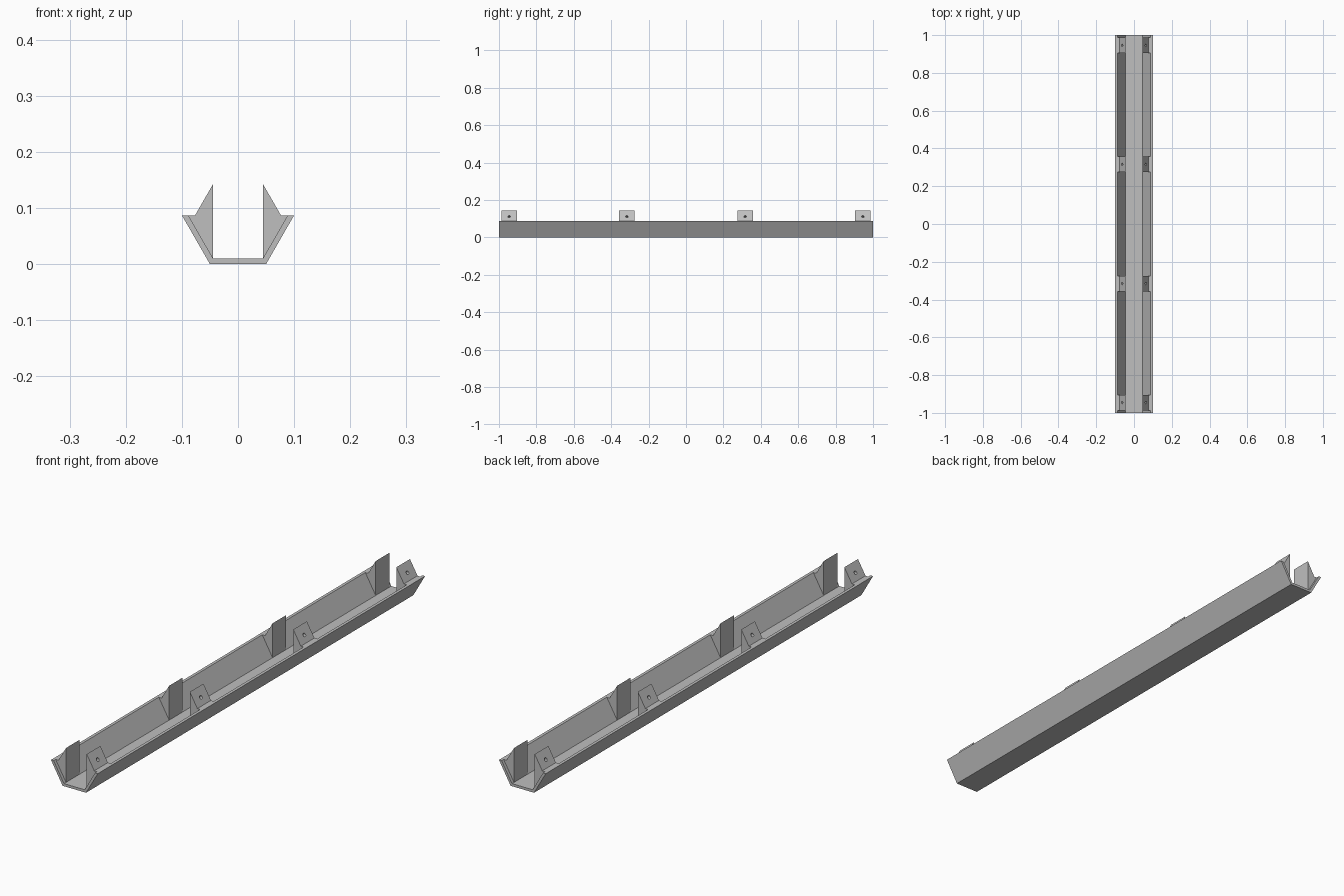
import bpy
import bmesh
from math import radians
from mathutils import Vector

cube = bpy.data.objects.get("Cube")
if cube:
    bpy.data.objects.remove(cube, do_unlink=True)

grey = bpy.data.materials.new("plain grey")
grey.use_nodes = True
colour = (0.52, 0.52, 0.52, 1)
grey.diffuse_color = colour
grey.node_tree.nodes["Principled BSDF"].inputs["Base Color"].default_value = colour

RIM = 0.087
WALL = 0.0885
FLOOR = 0.01
BLOCK_HALF = 0.0415


def extrude_profile(name, points, y0, y1):
    """Sweep an x-z outline along y."""
    bm = bmesh.new()
    face = bm.faces.new([bm.verts.new((x, y0, z)) for x, z in points])
    swept = bmesh.ops.extrude_face_region(bm, geom=[face])["geom"]
    new_verts = [g for g in swept if isinstance(g, bmesh.types.BMVert)]
    bmesh.ops.translate(bm, verts=new_verts, vec=(0, y1 - y0, 0))
    bmesh.ops.recalc_face_normals(bm, faces=bm.faces)
    mesh = bpy.data.meshes.new(name)
    bm.to_mesh(mesh)
    bm.free()
    mesh.materials.append(grey)
    obj = bpy.data.objects.new(name, mesh)
    bpy.context.collection.objects.link(obj)
    return obj


# Open trough with sloping sides
half = [(0.05, 0), (0.1, RIM), (WALL, RIM), (0.0443, FLOOR)]
extrude_profile("trough", half + [(-x, z) for x, z in reversed(half)], -1, 1)

# Mounting blocks with a blind screw hole in each sloping face
outline = [(0.0443, FLOOR), (0.0443, 0.143), (0.0765, RIM), (WALL, RIM)]
slope_normal = Vector((0.866, 0, 0.5))
for side, label in ((1, "left"), (-1, "right")):
    for i, y in enumerate((-0.946, -0.316, 0.316, 0.946)):
        block = extrude_profile(f"{label}_mounting_block_{i + 1}",
                                [(side * x, z) for x, z in outline],
                                y - BLOCK_HALF, y + BLOCK_HALF)
        bpy.ops.mesh.primitive_cylinder_add(
            vertices=16, radius=0.007, depth=0.03,
            location=(side * 0.0628, y, 0.111),
            rotation=(0, side * radians(60), 0))
        cutter = bpy.context.object
        cutter.name = f"{label}_hole_cutter_{i + 1}"
        cutter.data.materials.append(grey)
        cutter.hide_render = True
        cutter.hide_set(True)
        hole = block.modifiers.new("screw hole", 'BOOLEAN')
        hole.operation = 'DIFFERENCE'
        hole.solver = 'EXACT'
        hole.object = cutter
